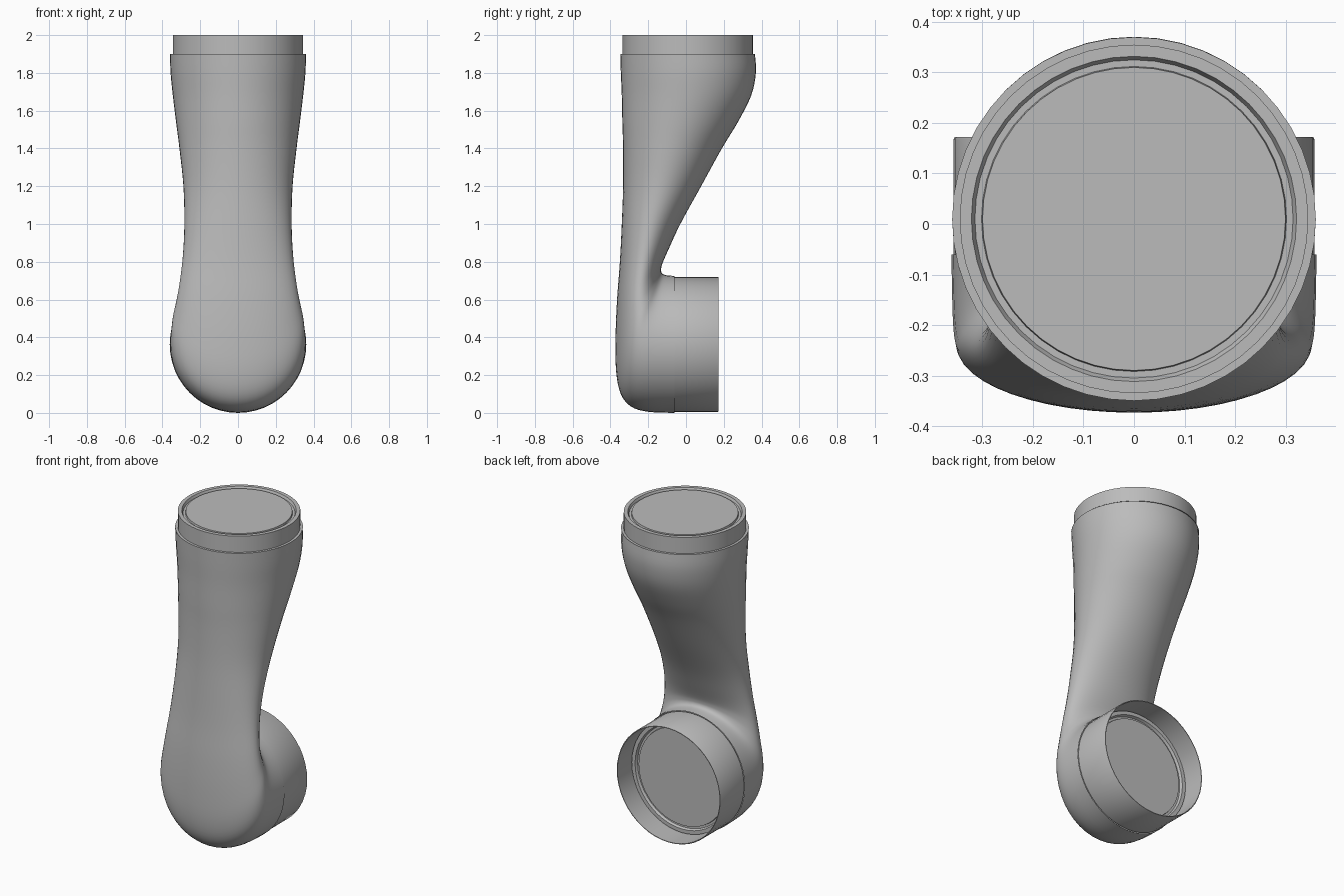
import bpy, math
from mathutils import Vector, Matrix

cube = bpy.data.objects.get("Cube")
if cube:
    bpy.data.objects.remove(cube)

GREY = (0.5, 0.5, 0.5, 1)
grey = bpy.data.materials.new("plain grey")
grey.use_nodes = True
grey.diffuse_color = GREY
grey.node_tree.nodes["Principled BSDF"].inputs["Base Color"].default_value = GREY
SIDES = 48


def loft(name, rings, matrix=Matrix()):
    """Skin a list of equal-length rings with quads; shade smooth with sharp edges."""
    n = len(rings[0])
    verts = [matrix @ Vector(p) for ring in rings for p in ring]
    faces = [(i * n + j, i * n + (j + 1) % n, (i + 1) * n + (j + 1) % n, (i + 1) * n + j)
             for i in range(len(rings) - 1) for j in range(n)]
    mesh = bpy.data.meshes.new(name)
    mesh.from_pydata(verts, [], faces)
    obj = bpy.data.objects.new(name, mesh)
    bpy.context.collection.objects.link(obj)
    mesh.materials.append(grey)
    bpy.ops.object.select_all(action='DESELECT')
    obj.select_set(True)
    bpy.context.view_layer.objects.active = obj
    bpy.ops.object.mode_set(mode='EDIT')
    bpy.ops.mesh.select_all(action='SELECT')
    bpy.ops.mesh.remove_doubles(threshold=0.0001)
    bpy.ops.mesh.normals_make_consistent(inside=False)
    bpy.ops.object.mode_set(mode='OBJECT')
    bpy.ops.object.shade_smooth_by_angle(angle=math.radians(35))
    return obj


def revolve(name, profile, matrix):
    """Spin (radius, height) points round the local z axis."""
    turns = [2 * math.pi * j / SIDES for j in range(SIDES)]
    return loft(name, [[(r * math.cos(a), r * math.sin(a), h) for a in turns]
                       for r, h in profile], matrix)


def smooth_path(keys, steps):
    """Catmull-Rom interpolation through the key sections."""
    keys = [Vector(k) for k in keys]
    out = []
    for i in range(len(keys) - 1):
        a, b, c, d = keys[max(i - 1, 0)], keys[i], keys[i + 1], keys[min(i + 2, len(keys) - 1)]
        for s in range(steps):
            t = s / steps
            out.append(b + (c - a) * (t / 2) + (a * 2 - b * 5 + c * 4 - d) * (t * t / 2)
                       + (b * 3 - a - c * 3 + d) * (t ** 3 / 2))
    return out + [keys[-1]]


# Bent limb: each section gives back y, back z, front y, front z, half width
sections = [
    (.365, 1.9, -.348, 1.9, .36), (.37, 1.8, -.345, 1.8, .357),
    (.345, 1.68, -.34, 1.68, .345), (.275, 1.54, -.337, 1.54, .328),
    (.19, 1.4, -.333, 1.4, .31), (.08, 1.2, -.333, 1.2, .289),
    (-.03, 1.0, -.34, 1.0, .284), (-.095, .86, -.35, .8, .292),
    (-.125, .79, -.365, .6, .308), (-.132, .76, -.373, .4, .327),
    (-.13, .745, -.37, .22, .346), (-.122, .735, -.345, .1, .354),
    (-.11, .73, -.29, .033, .358), (-.09, .727, -.2, .006, .36),
    (-.06, .725, -.06, 0, .3615),
]
rings = []
for by, bz, fy, fz, w in smooth_path(sections, 4):
    ring = []
    for j in range(SIDES):
        a = 2 * math.pi * j / SIDES
        k = (1 + math.cos(a)) / 2
        ring.append((w * math.sin(a), fy + (by - fy) * k, fz + (bz - fz) * k))
    rings.append(ring)
loft("limb_body", rings)

# Matching connector collars with a grooved end plate
collar = [(.36, 0), (.345, 0), (.345, .1), (.322, .1), (.315, .085), (.302, .085),
          (.3, .096), (0, .096)]
top_end = Matrix.Translation((0, .01, 1.9))
elbow_end = Matrix.Translation((0, -.06, .3625)) @ Matrix.Rotation(-math.pi / 2, 4, 'X')
revolve("top_collar", collar, top_end)
revolve("elbow_collar", collar, elbow_end)

# Thin open sleeve round the elbow collar
sleeve = [(.351, 0), (.357, 0), (.357, .228), (.355, .232), (.351, .232), (.351, 0)]
revolve("elbow_sleeve", sleeve, elbow_end)
